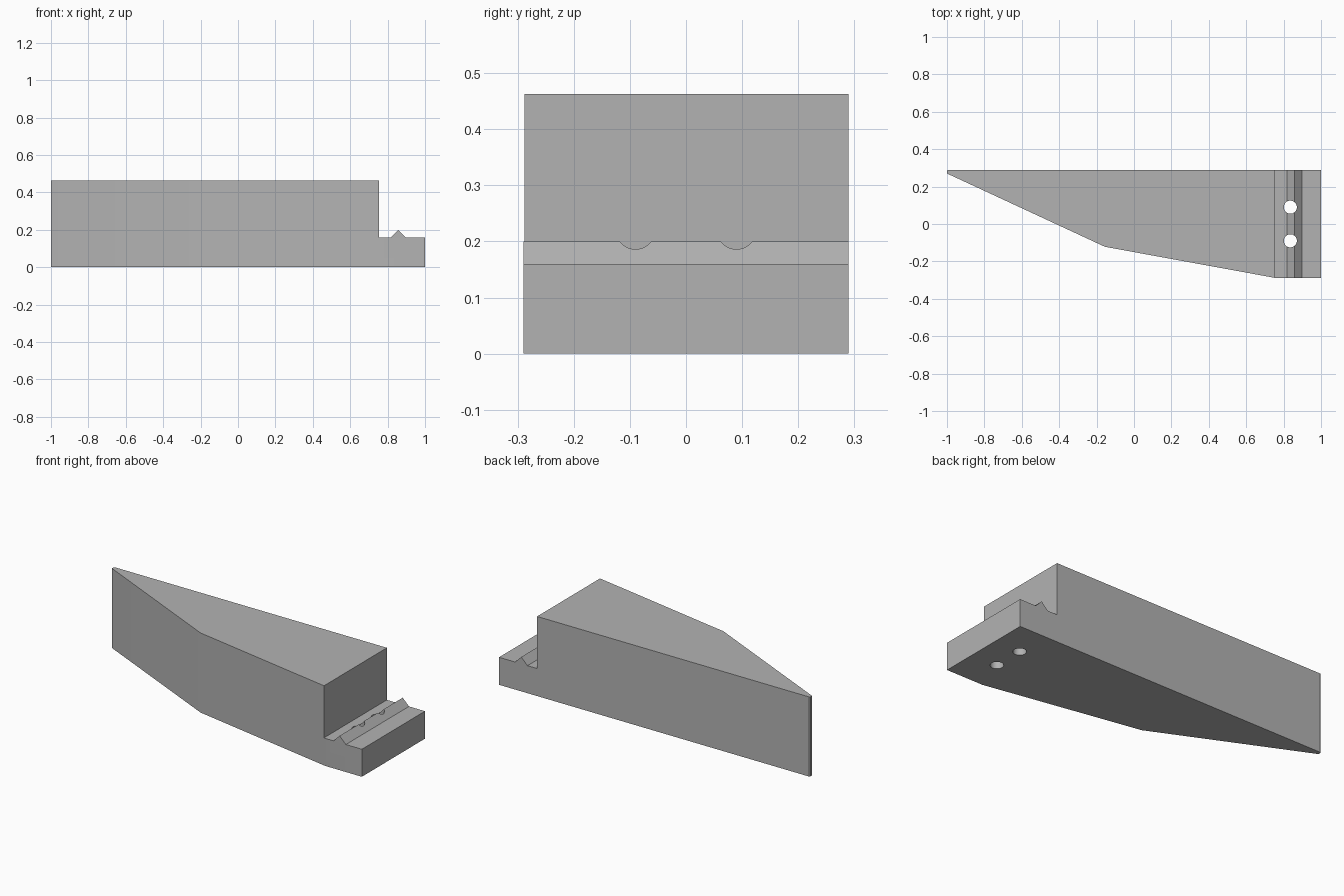
import bpy
import bmesh
import math
from mathutils import Vector

cube = bpy.data.objects.get("Cube")
if cube:
    bpy.data.objects.remove(cube, do_unlink=True)


def prism(name, points, sweep):
    """Extrude a closed outline along the sweep vector."""
    bm = bmesh.new()
    face = bm.faces.new([bm.verts.new(p) for p in points])
    grown = bmesh.ops.extrude_face_region(bm, geom=[face])
    moved = [v for v in grown["geom"] if isinstance(v, bmesh.types.BMVert)]
    bmesh.ops.translate(bm, verts=moved, vec=Vector(sweep))
    bmesh.ops.recalc_face_normals(bm, faces=bm.faces)
    mesh = bpy.data.meshes.new(name)
    bm.to_mesh(mesh)
    bm.free()
    obj = bpy.data.objects.new(name, mesh)
    bpy.context.collection.objects.link(obj)
    return obj


def combine(target, cutter, operation):
    """Apply a boolean and discard the cutter."""
    cutter.hide_render = True
    mod = target.modifiers.new("cut", "BOOLEAN")
    mod.operation = operation
    mod.solver = "EXACT"
    mod.object = cutter
    bpy.context.view_layer.objects.active = target
    bpy.ops.object.modifier_apply(modifier=mod.name)
    bpy.data.objects.remove(cutter, do_unlink=True)


# Side profile: tall block, step, low ledge with a triangular ridge
side = [(-1.2, 0), (1.2, 0), (1.2, 0.16), (0.897, 0.16), (0.857, 0.2),
        (0.817, 0.16), (0.755, 0.16), (0.755, 0.463), (-1.2, 0.463)]
body = prism("wedge_body", [(x, -0.5, z) for x, z in side], (0, 1, 0))

# Plan outline: straight back, tapering angled front, blunted tip
plan = [(-0.995, 0.29), (-1, 0.285), (-1, 0.27), (-0.155, -0.122),
        (0.765, -0.29), (1, -0.29), (1, 0.29)]
outline = prism("outline_cutter", [(x, y, -0.2) for x, y in plan], (0, 0, 1))
combine(body, outline, "INTERSECT")

# Two round holes through the ledge
for y in (-0.09, 0.09):
    ring = [(0.836 + 0.035 * math.cos(a), y + 0.035 * math.sin(a), -0.1)
            for a in (math.tau * i / 32 for i in range(32))]
    combine(body, prism("hole_cutter", ring, (0, 0, 0.4)), "DIFFERENCE")

# Plain grey finish
grey = bpy.data.materials.new("plain grey")
grey.use_nodes = True
colour = (0.45, 0.45, 0.45, 1)
grey.diffuse_color = colour
grey.node_tree.nodes["Principled BSDF"].inputs["Base Color"].default_value = colour
body.data.materials.clear()
body.data.materials.append(grey)
for poly in body.data.polygons:
    poly.material_index = 0

# Smooth hole walls and gentle front bends, keep real edges sharp
bpy.ops.object.select_all(action="DESELECT")
body.select_set(True)
bpy.context.view_layer.objects.active = body
bpy.ops.object.shade_smooth_by_angle(angle=math.radians(30))
